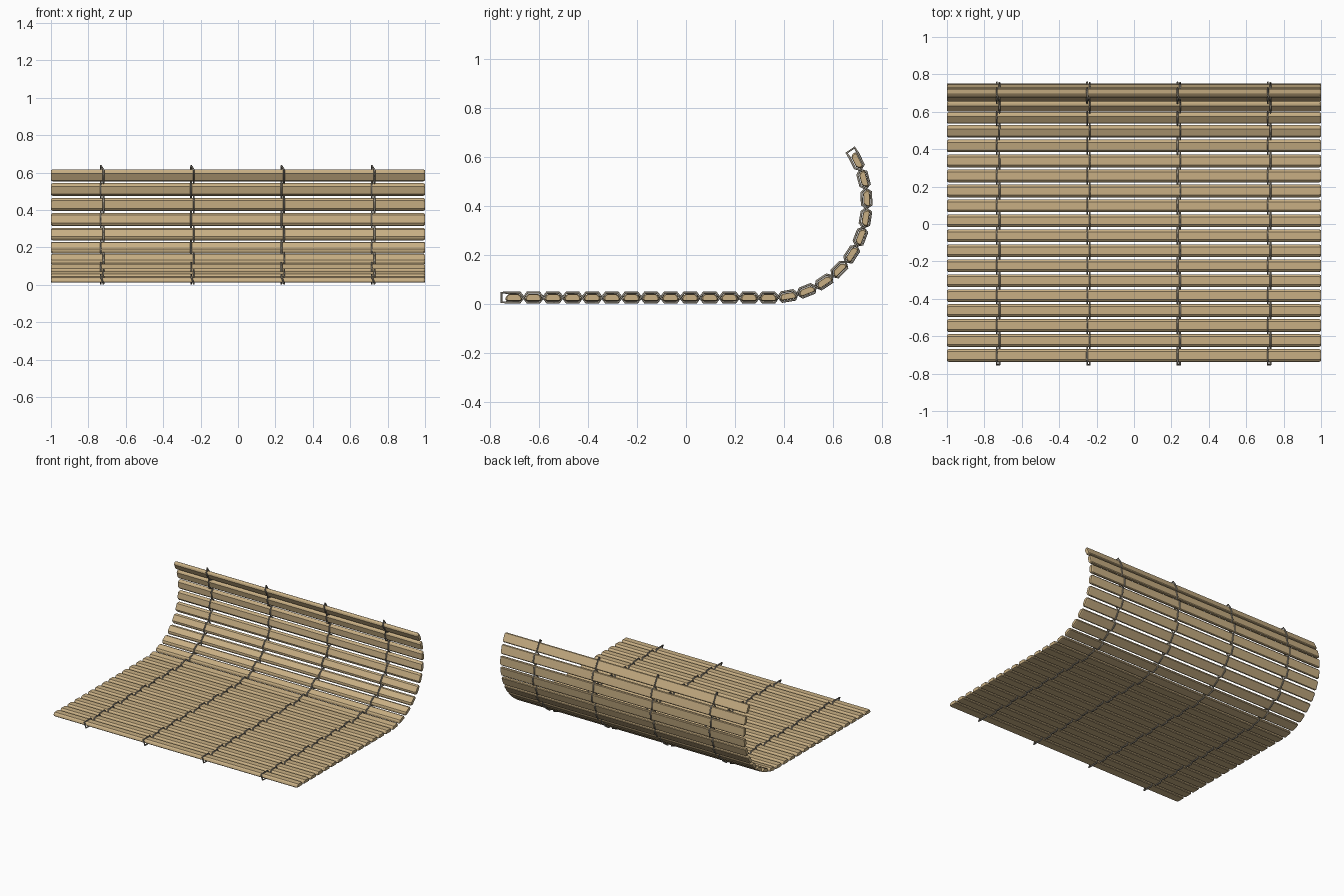
import bpy, math

if "Cube" in bpy.data.objects:
    bpy.data.objects.remove(bpy.data.objects["Cube"])

N, STEP, S0 = 24, 0.08, -0.703        # slats, spacing, first slat
BEND, R, ZC = 0.353, 0.385, 0.0255    # start of roll, radius, mid height


def on_mat(s, h):
    """Point (y, z) at length s along the mat, h above its mid surface."""
    if s <= BEND:
        return s, ZC + h
    a = (s - BEND) / R
    return BEND + (R - h) * math.sin(a), ZC + R - (R - h) * math.cos(a)


def material(name, rgb):
    m = bpy.data.materials.new(name)
    m.diffuse_color = (*rgb, 1)
    m.use_nodes = True
    m.node_tree.nodes["Principled BSDF"].inputs["Base Color"].default_value = m.diffuse_color
    return m


bamboo = material("bamboo", (0.58, 0.43, 0.23))
twine = material("twine", (0.30, 0.27, 0.22))

# slat cross-section: flat back, chamfered face
PROFILE = [(-0.029, -0.0135), (0.029, -0.0135), (0.034, -0.009), (0.034, -0.003),
           (0.030, 0.006), (0.021, 0.0135), (-0.021, 0.0135), (-0.030, 0.006),
           (-0.034, -0.003), (-0.034, -0.009)]
RINGS = [(-1, 0.84), (-0.992, 1), (0.992, 1), (1, 0.84)]


def slat(i):
    s = S0 + i * STEP
    cy, cz = on_mat(s, 0)
    a = max(0, s - BEND) / R
    c, sn, n = math.cos(a), math.sin(a), len(PROFILE)
    verts = [(x, cy + k * (u * c - v * sn), cz + k * (u * sn + v * c))
             for x, k in RINGS for u, v in PROFILE]
    faces = [(r * n + j, r * n + n + j, r * n + n + (j + 1) % n, r * n + (j + 1) % n)
             for r in range(3) for j in range(n)]
    faces += [tuple(range(n)), tuple(range(4 * n - 1, 3 * n - 1, -1))]
    me = bpy.data.meshes.new("slat")
    me.from_pydata(verts, [], faces)
    me.materials.append(bamboo)
    ob = bpy.data.objects.new(f"slat_{i + 1:02d}", me)
    bpy.context.collection.objects.link(ob)


for i in range(N):
    slat(i)


# twine: two strands weaving over and under, joined at both ends
def strand(x, sign):
    pts = [(x, *on_mat(S0 - 0.05, 0.0195 * sign))]
    for i in range(N):
        h = 0.0195 * sign * (-1) ** i
        for d in (-0.025, 0.025):
            pts.append((x, *on_mat(S0 + i * STEP + d, h)))
    pts.append((x, *on_mat(S0 + (N - 1) * STEP + 0.05, h)))
    return pts


for k in range(4):
    x = -0.7265 + 0.483 * k
    path = strand(x - 0.007, 1) + strand(x + 0.007, -1)[::-1]
    cu = bpy.data.curves.new("twine", "CURVE")
    cu.dimensions = "3D"
    cu.bevel_depth = 0.005
    cu.bevel_resolution = 1
    sp = cu.splines.new("POLY")
    sp.points.add(len(path) - 1)
    for p, co in zip(sp.points, path):
        p.co = (*co, 1)
    sp.use_cyclic_u = True
    cu.materials.append(twine)
    ob = bpy.data.objects.new(f"twine_{k + 1}", cu)
    bpy.context.collection.objects.link(ob)
